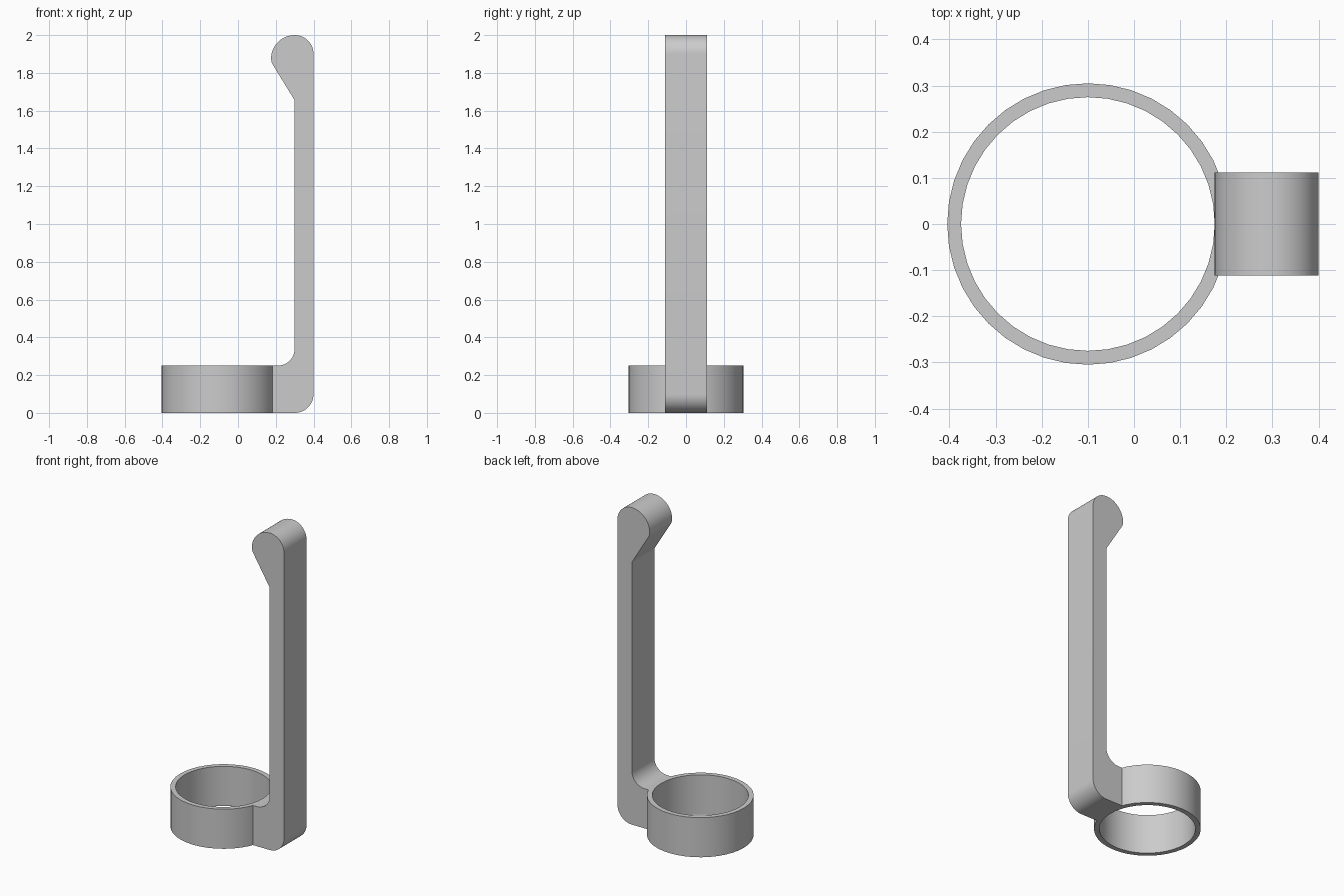
import bpy
import bmesh
import math

cube = bpy.data.objects.get("Cube")
if cube:
    bpy.data.objects.remove(cube, do_unlink=True)

# One plain grey material
GREY = (0.6, 0.6, 0.6, 1.0)
grey = bpy.data.materials.new("plain grey")
grey.use_nodes = True
grey.diffuse_color = GREY
grey.node_tree.nodes["Principled BSDF"].inputs["Base Color"].default_value = GREY


def arc(cx, cz, radius, start, end, steps=12):
    """Points along an arc, angles in degrees."""
    angles = [math.radians(start + (end - start) * i / steps) for i in range(steps + 1)]
    return [(cx + radius * math.cos(a), cz + radius * math.sin(a)) for a in angles]


def finish(bm, name):
    """Turn a bmesh into a shaded, coloured object."""
    bmesh.ops.recalc_face_normals(bm, faces=bm.faces)
    mesh = bpy.data.meshes.new(name)
    bm.to_mesh(mesh)
    bm.free()
    mesh.materials.append(grey)
    obj = bpy.data.objects.new(name, mesh)
    bpy.context.collection.objects.link(obj)
    bpy.ops.object.select_all(action='DESELECT')
    obj.select_set(True)
    bpy.context.view_layer.objects.active = obj
    bpy.ops.object.shade_smooth_by_angle(angle=math.radians(30))
    return obj


def make_ring(name, cx, outer, inner, height, sides=40):
    """Open tube with a rectangular wall section."""
    bm = bmesh.new()
    section = [(outer, 0), (outer, height), (inner, height), (inner, 0)]
    loops = []
    for i in range(sides):
        a = math.tau * i / sides
        loops.append([bm.verts.new((cx + r * math.cos(a), r * math.sin(a), z))
                      for r, z in section])
    for i in range(sides):
        here, after = loops[i], loops[(i + 1) % sides]
        for j in range(4):
            k = (j + 1) % 4
            bm.faces.new((here[j], after[j], after[k], here[k]))
    return finish(bm, name)


def make_plate(name, outline, half_width):
    """Extrude an x-z outline along y."""
    bm = bmesh.new()
    face = bm.faces.new([bm.verts.new((x, -half_width, z)) for x, z in outline])
    result = bmesh.ops.extrude_face_region(bm, geom=[face])
    moved = [v for v in result["geom"] if isinstance(v, bmesh.types.BMVert)]
    bmesh.ops.translate(bm, verts=moved, vec=(0, 2 * half_width, 0))
    return finish(bm, name)


# Ring at the foot
make_ring("ring", -0.1, 0.305, 0.275, 0.25)

# Upright arm: foot, rounded heel, hooked head, fillet above the foot
outline = [(0.18, 0)]
outline += arc(0.3, 0.1, 0.1, -90, 0)
outline += arc(0.3, 1.9, 0.1, 0, 90)
outline += arc(0.3, 1.875, 0.125, 90, 180)[1:]
outline += [(0.177, 1.86), (0.182, 1.847), (0.3, 1.655)]
outline += arc(0.21, 0.34, 0.09, 0, -90)
outline += [(0.18, 0.25)]
make_plate("upright_arm", outline, 0.112)
